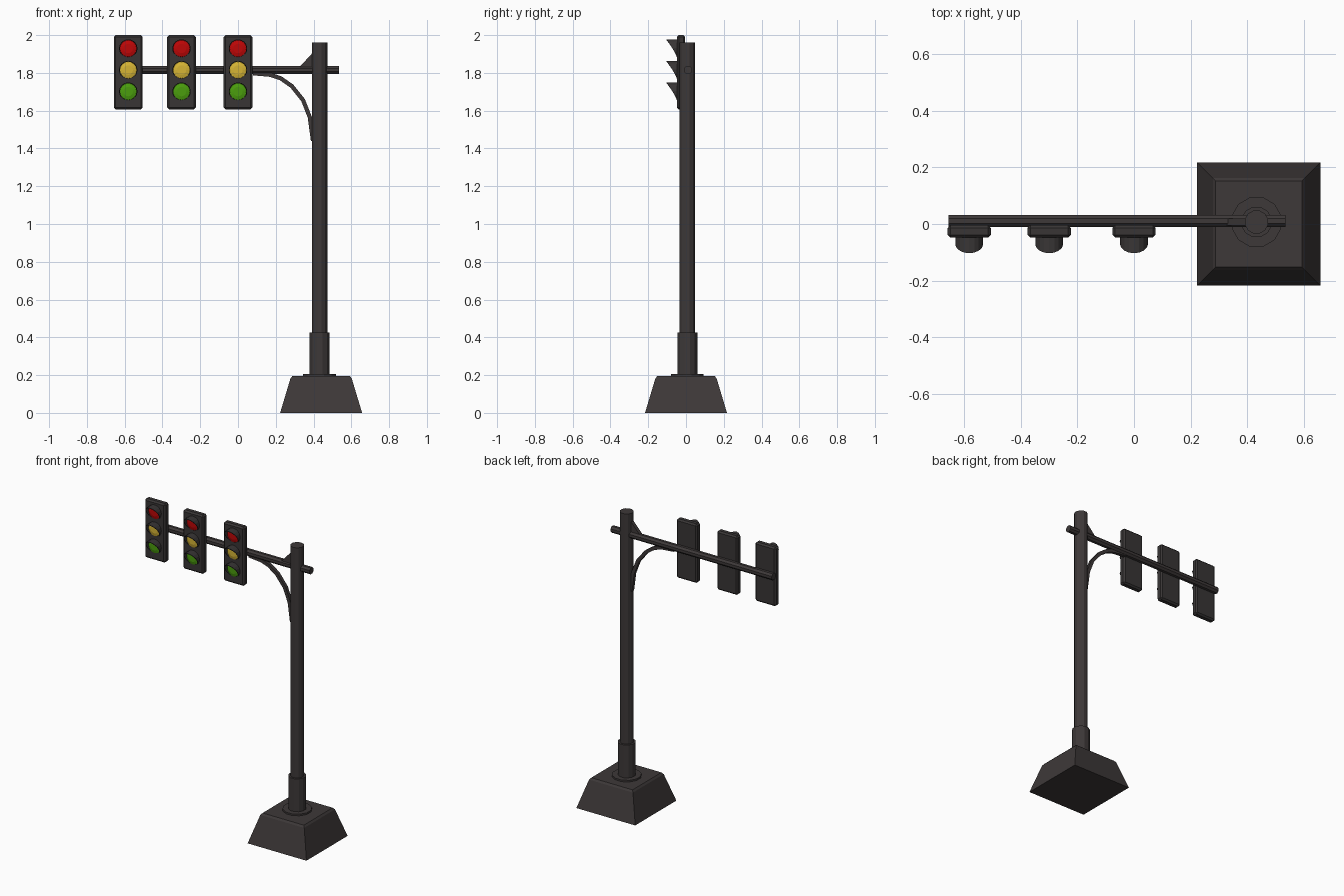
import bpy, bmesh, math
from mathutils import Vector, Matrix

if "Cube" in bpy.data.objects:
    bpy.data.objects.remove(bpy.data.objects["Cube"])


def material(name, r, g, b):
    m = bpy.data.materials.new(name)
    m.diffuse_color = (r, g, b, 1)
    m.use_nodes = True
    m.node_tree.nodes["Principled BSDF"].inputs["Base Color"].default_value = m.diffuse_color
    return m


METAL = material("dark_metal", 0.047, 0.040, 0.040)
CASE = material("dark_casing", 0.040, 0.036, 0.036)
RED = material("red_lens", 0.52, 0.002, 0.002)
YELLOW = material("yellow_lens", 0.68, 0.46, 0.035)
GREEN = material("green_lens", 0.07, 0.34, 0.004)

PX, PY = 0.432, 0.007      # pole axis
ARM_Z = 1.815


def finish(name, bm, mat):
    bmesh.ops.recalc_face_normals(bm, faces=bm.faces)
    me = bpy.data.meshes.new(name)
    bm.to_mesh(me)
    bm.free()
    me.materials.append(mat)
    ob = bpy.data.objects.new(name, me)
    bpy.context.collection.objects.link(ob)
    return ob


def cylinder(name, r, a, b, sides, mat):
    """Prism of given radius between points a and b."""
    a, b = Vector(a), Vector(b)
    d = b - a
    rot = d.to_track_quat('Z', 'Y').to_matrix().to_4x4()
    bm = bmesh.new()
    bmesh.ops.create_cone(bm, cap_ends=True, segments=sides, radius1=r, radius2=r,
                          depth=d.length,
                          matrix=Matrix.Translation((a + b) / 2) @ rot
                          @ Matrix.Rotation(math.pi / sides, 4, 'Z'))
    return finish(name, bm, mat)


def loft(name, rings, mat):
    """Skin a list of equal-length point rings and cap both ends."""
    bm = bmesh.new()
    vs = [[bm.verts.new(p) for p in ring] for ring in rings]
    n = len(vs[0])
    for r0, r1 in zip(vs, vs[1:]):
        for i in range(n):
            bm.faces.new((r0[i], r0[(i + 1) % n], r1[(i + 1) % n], r1[i]))
    bm.faces.new(vs[0])
    bm.faces.new(vs[-1])
    return finish(name, bm, mat)


# Weighted base block with a chamfered top
def square(h, z):
    return [(0.44 + sx * h, sy * h, z) for sx, sy in ((-1, -1), (1, -1), (1, 1), (-1, 1))]


loft("base_block", [square(0.217, 0), square(0.162, 0.183), square(0.152, 0.195)], METAL)

# Pole, sleeve and floor flange
cylinder("flange", 0.09, (PX, PY, 0.19), (PX, PY, 0.206), 12, METAL)
cylinder("pole_sleeve", 0.055, (PX, PY, 0.19), (PX, PY, 0.425), 12, METAL)
cylinder("pole", 0.042, (PX, PY, 0.2), (PX, PY, 1.96), 12, METAL)

# Horizontal arm
cylinder("arm", 0.023, (-0.654, 0.010, ARM_Z), (0.535, 0.010, ARM_Z), 8, METAL)

# Curved brace under the arm
path = [(0.08, 1.798), (0.17, 1.79), (0.225, 1.772), (0.285, 1.73),
        (0.345, 1.655), (0.38, 1.565), (0.397, 1.44)]
rings = []
for i, (x, z) in enumerate(path):
    p0, p1 = path[max(i - 1, 0)], path[min(i + 1, len(path) - 1)]
    t = Vector((p1[0] - p0[0], p1[1] - p0[1])).normalized()
    nx, nz = -t.y * 0.011, t.x * 0.011
    rings.append([(x + s * nx, PY + w, z + s * nz)
                  for s, w in ((1, -0.011), (1, 0.011), (-1, 0.011), (-1, -0.011))])
loft("arm_brace", rings, METAL)

# Small triangular gusset above the arm
tri = [(0.325, 1.83), (0.40, 1.83), (0.40, 1.912)]
loft("arm_gusset", [[(x, PY + y, z) for x, z in tri] for y in (-0.012, 0.012)], METAL)


# Signal heads
def housing(name, x):
    bm = bmesh.new()
    bmesh.ops.create_cube(bm, size=1, matrix=Matrix.Translation((x, -0.026, 1.8035))
                          @ Matrix.Diagonal((0.153, 0.044, 0.393, 1)))
    bmesh.ops.bevel(bm, geom=bm.edges[:], offset=0.010, segments=1, affect='EDGES')
    finish(name, bm, CASE)


def lens(name, x, z, mat):
    # shallow faceted dome
    bm = bmesh.new()
    n = 16
    loops = []
    for r, y in ((0.046, -0.046), (0.044, -0.050), (0.025, -0.055)):
        loops.append([bm.verts.new((x + r * math.cos(2 * math.pi * i / n), y,
                                    z + r * math.sin(2 * math.pi * i / n))) for i in range(n)])
    for a, b in zip(loops, loops[1:]):
        for i in range(n):
            bm.faces.new((a[i], a[(i + 1) % n], b[(i + 1) % n], b[i]))
    bm.faces.new(loops[-1])
    bm.faces.new(loops[0])
    finish(name, bm, mat)


def visor(name, x, z):
    # hood: thin tube, longest at the top and cut away toward the bottom
    n = 14
    rings = []
    for i in range(n + 1):
        a = math.radians(-150 + 300 * i / n)
        depth = 0.056 * ((1 + math.cos(a)) / 2) ** 1.2
        s, c = math.sin(a), math.cos(a)
        rings.append([(x + r * s, y, z + r * c) for r, y in
                      ((0.045, -0.046), (0.045, -0.047 - depth),
                       (0.049, -0.047 - depth), (0.049, -0.046))])
    loft(name, rings, CASE)


for k, x in enumerate((-0.581, -0.299, 0.0), 1):
    housing(f"signal_housing_{k}", x)
    for label, z, mat in (("red", 1.929, RED), ("yellow", 1.815, YELLOW), ("green", 1.701, GREEN)):
        lens(f"{label}_lens_{k}", x, z, mat)
        visor(f"{label}_visor_{k}", x, z)
